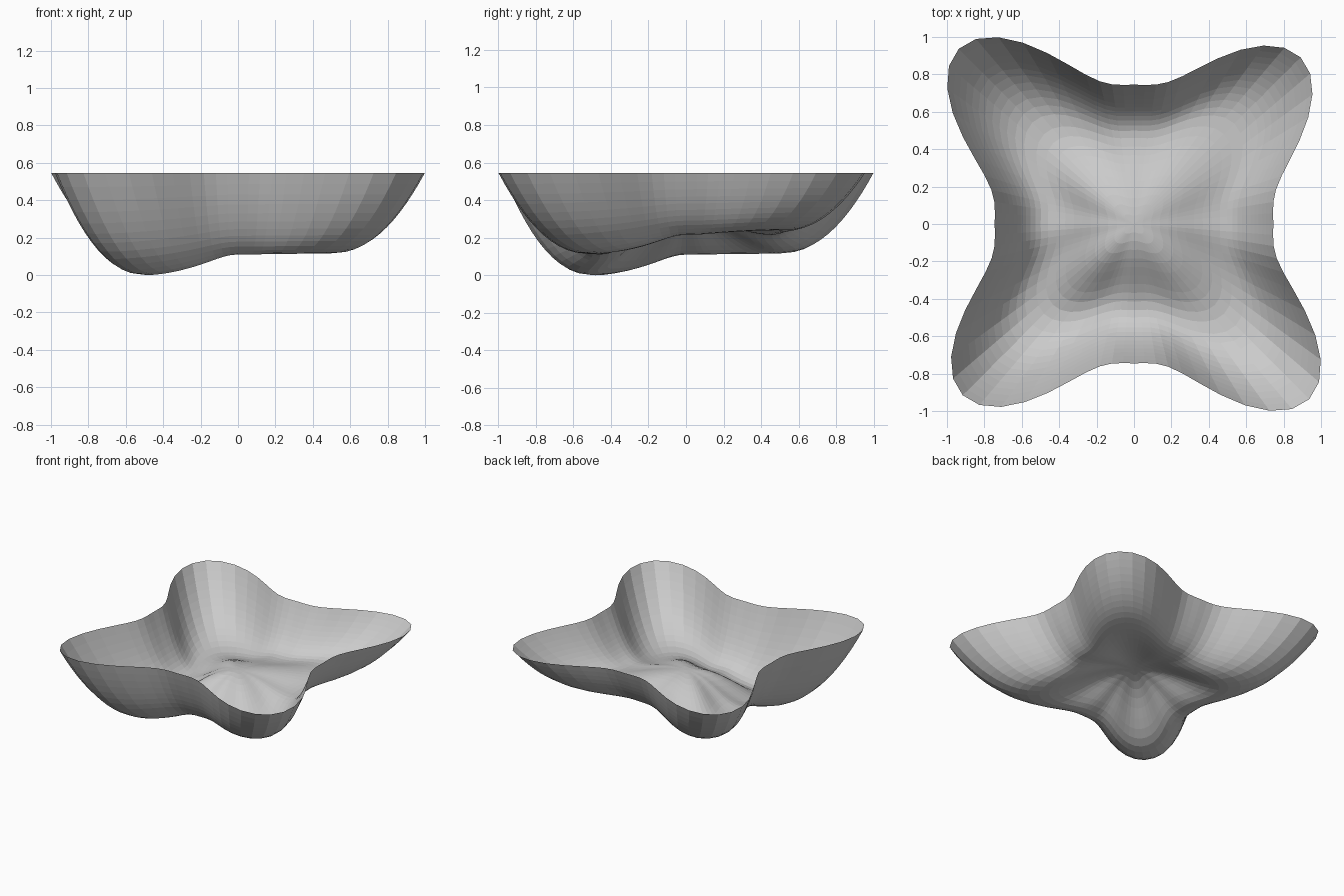
import bpy, bmesh, math

if "Cube" in bpy.data.objects:
    bpy.data.objects.remove(bpy.data.objects["Cube"])

SEG = 80                 # steps around the bowl
RIM_Z = 0.545
CENTRE_Z = 0.29          # top of the hump in the middle
RIM_SIDE, FLOOR_SIDE, FLOOR_CORNER = 0.745, 0.46, 0.68
# lobe reach per quadrant: back right, back left, front left, front right
LOBES = [1.26, 1.325, 1.295, 1.325]
# floor height every 45 degrees, starting at the right side
FLOOR = [0.215, 0.24, 0.215, 0.115, 0.11, 0.0, 0.11, 0.115]


def floor_height(a):
    k = a / (math.pi / 4)
    i, f = int(k) % 8, k - int(k)
    f = (1 - math.cos(math.pi * f)) / 2
    return FLOOR[i] * (1 - f) + FLOOR[(i + 1) % 8] * f


def point(a, side, corner, z):
    r = side + (corner - side) * abs(math.sin(2 * a)) ** 3.4
    return (r * math.cos(a), r * math.sin(a), z)


def floor_ring(s):
    g = (1 + math.cos(math.pi * s ** 1.15)) / 2
    for k in range(SEG):
        a = 2 * math.pi * k / SEG
        h = floor_height(a)
        yield point(a, FLOOR_SIDE * s, FLOOR_CORNER * s, h + (CENTRE_Z - h) * g)


def wall_ring(f):
    for k in range(SEG):
        a = 2 * math.pi * k / SEG
        h = floor_height(a)
        lobe = LOBES[int(4 * k / SEG)]
        yield point(a, FLOOR_SIDE + (RIM_SIDE - FLOOR_SIDE) * f,
                    FLOOR_CORNER + (lobe - FLOOR_CORNER) * f,
                    h + (RIM_Z - h) * f ** 2.1)


# open four-lobed bowl, a single sheet built from rings
bm = bmesh.new()
rings = [floor_ring(i / 10) for i in range(1, 11)]
rings += [wall_ring((i / 12) ** 0.8) for i in range(1, 13)]
rings = [[bm.verts.new(p) for p in ring] for ring in rings]
hub = bm.verts.new((0, 0, CENTRE_Z))
for k in range(SEG):
    n = (k + 1) % SEG
    bm.faces.new((hub, rings[0][k], rings[0][n]))
    for a, b in zip(rings, rings[1:]):
        bm.faces.new((a[k], b[k], b[n], a[n]))
mesh = bpy.data.meshes.new("lobed_bowl")
bm.to_mesh(mesh)
bm.free()
bowl = bpy.data.objects.new("lobed_bowl", mesh)
bpy.context.collection.objects.link(bowl)
